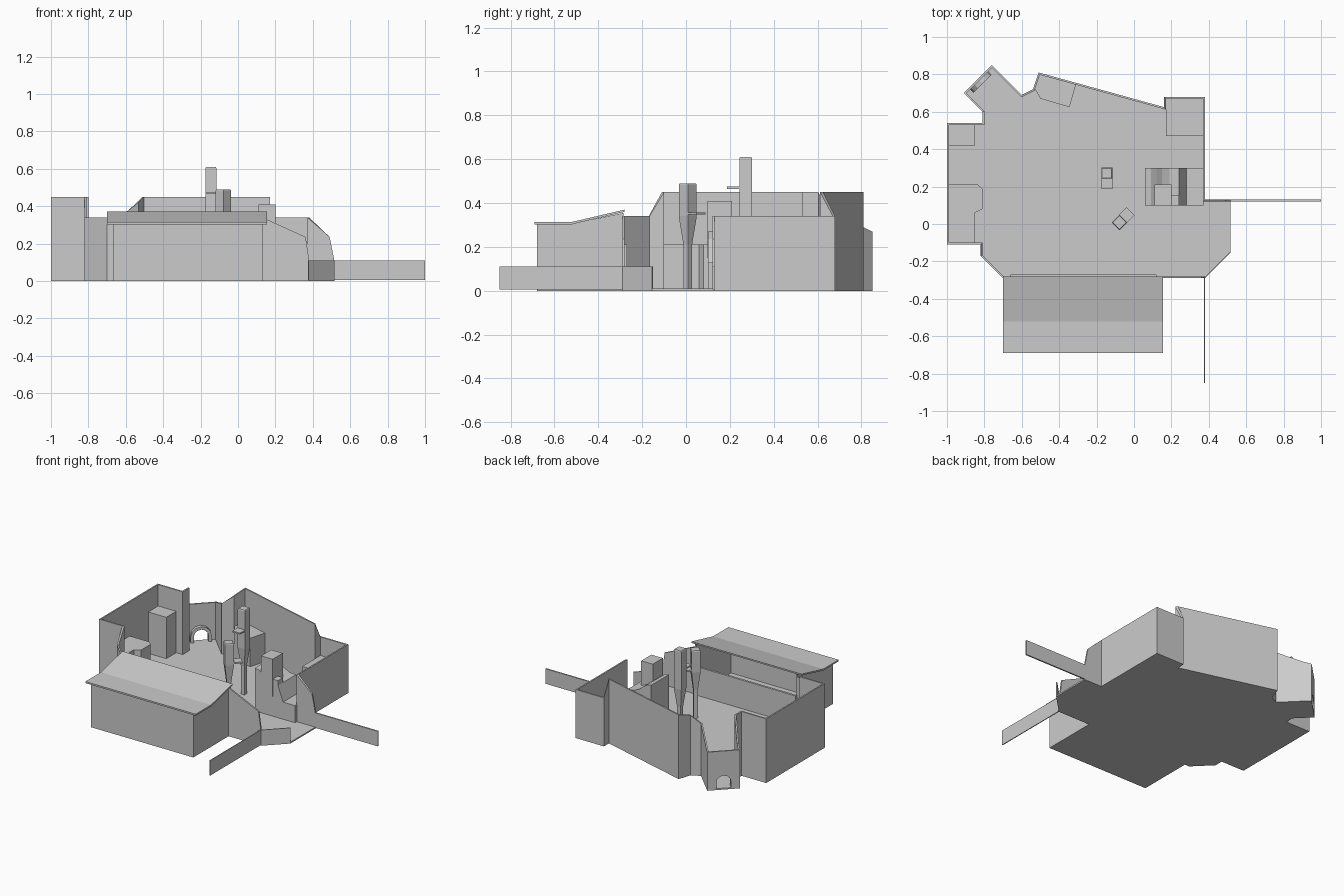
import bpy, bmesh, math
from mathutils import Vector

if "Cube" in bpy.data.objects:
    bpy.data.objects.remove(bpy.data.objects["Cube"])


def finish(name, bm):
    bmesh.ops.recalc_face_normals(bm, faces=bm.faces)
    me = bpy.data.meshes.new(name)
    bm.to_mesh(me)
    bm.free()
    ob = bpy.data.objects.new(name, me)
    bpy.context.collection.objects.link(ob)
    return ob


def prism(name, pts, vec):
    """Flat outline of 3D points pushed along a vector."""
    bm = bmesh.new()
    a = [bm.verts.new(p) for p in pts]
    b = [bm.verts.new(Vector(p) + Vector(vec)) for p in pts]
    bm.faces.new(a)
    bm.faces.new(b[::-1])
    for i in range(len(a)):
        j = (i + 1) % len(a)
        bm.faces.new((a[i], a[j], b[j], b[i]))
    return finish(name, bm)


def slab(name, outline, z0, z1):
    return prism(name, [(x, y, z0) for x, y in outline], (0, 0, z1 - z0))


def box(name, x0, x1, y0, y1, z0, z1):
    return slab(name, [(x0, y0), (x1, y0), (x1, y1), (x0, y1)], z0, z1)


def wall(name, path, t=0.01, z0=0.005):
    """Upright wall along (x, y, top) points, thickened to the right of the path."""
    bm = bmesh.new()
    rings = []
    for i, (x, y, top) in enumerate(path):
        p = Vector((x, y))
        ds = []
        if i > 0:
            ds.append((p - Vector(path[i - 1][:2])).normalized())
        if i < len(path) - 1:
            ds.append((Vector(path[i + 1][:2]) - p).normalized())
        ns = [Vector((d.y, -d.x)) for d in ds]
        m = sum(ns, Vector((0, 0))).normalized()
        q = p + m * (t / max(0.3, m.dot(ns[0])))
        rings.append([bm.verts.new(v) for v in
                      ((x, y, z0), (x, y, top), (q.x, q.y, top), (q.x, q.y, z0))])
    for a, b in zip(rings, rings[1:]):
        for k in range(4):
            n = (k + 1) % 4
            bm.faces.new((a[k], b[k], b[n], a[n]))
    bm.faces.new(rings[0])
    bm.faces.new(rings[-1][::-1])
    return finish(name, bm)


# Floor, including the area below the roofed annex
slab("floor", [(-1, -.11), (-1, .54), (-.81, .54), (-.81, .60), (-.91, .70), (-.76, .85),
               (-.60, .69), (-.54, .72), (-.51, .81), (.16, .625), (.16, .68), (.38, .68),
               (.38, .13), (.515, .13), (.515, -.155), (.38, -.29), (.13, -.29),
               (.13, -.68), (-.665, -.68), (-.665, -.29), (-.70, -.29), (-.82, -.17),
               (-.82, -.11)], 0, .01)

# Perimeter walls
wall("front_right_wall", [(.38, -.29, .11), (.362, -.29, .235), (.13, -.29, .34)])
wall("left_wall", [(-.665, -.29, .34), (-.70, -.29, .34), (-.82, -.17, .34), (-.82, -.11, .45),
                   (-1, -.11, .45), (-1, .54, .45), (-.81, .54, .45), (-.81, .60, .45),
                   (-.87, .66, .29), (-.91, .70, .27)])
wall("back_right_wall", [(-.76, .85, .27), (-.80 + .08, .81, .29), (-.60, .69, .365),
                         (-.54, .72, .42), (-.51, .81, .45), (.16, .625, .45), (.16, .68, .34),
                         (.38, .68, .34), (.38, .13, .34), (.49, .13, .235), (.515, .13, .11),
                         (1, .13, .11)])
wall("entrance_low_wall", [(.515, -.155, .11), (.38, -.29, .11), (.38, -.85, .11)], .006)

# Arched gate in the back left corner
along, inward = Vector((1, 1, 0)).normalized(), Vector((1, -1, 0)).normalized()
centre = Vector((-.835, .775, 0))


def gate_pts(uz, push=0):
    return [centre + along * u + inward * push + Vector((0, 0, z)) for u, z in uz]


def arch(r, spring=.05):
    pts = [(r * math.cos(a), spring + r * math.sin(a))
           for a in (math.pi * i / 6 for i in range(7))]
    return [(r, .005)] + pts + [(-r, .005)]


prism("gate_wall", gate_pts([(-.106, .005), (-.106, .27), (.106, .27), (.106, .005)] + arch(.048)),
      inward * .01)
prism("gate_frame", gate_pts(arch(.068) + arch(.048)[::-1], .01), inward * .025)

# Roofed annex with an open serving side
wall("annex_walls", [(.13, -.285, .355), (.13, -.52, .305), (.13, -.68, .305), (-.665, -.68, .305),
                     (-.665, -.52, .305), (-.665, -.285, .355)])
box("annex_counter", -.66, .12, -.285, -.27, .005, .21)
prism("annex_roof", [(-.70, y, z) for y, z in ((-.69, .303), (-.52, .303), (-.28, .36),
                                               (-.28, .37), (-.52, .314), (-.69, .314))],
      (.855, 0, 0))

# Blocks standing against the walls
box("tall_cabinet", -.992, -.85, .42, .532, .005, .30)
slab("left_counter", [(-.992, -.102), (-.992, .215), (-.84, .215), (-.81, .19), (-.81, .08),
                      (-.85, .06), (-.85, -.102)], .005, .21)
slab("back_block", [(-.53, .722), (-.505, .80), (-.31, .748), (-.345, .625), (-.50, .67)], .005, .21)
box("corner_block", .17, .372, .47, .672, .005, .21)

# Curved bench with a tower beside the entrance
profile = [(.06, .005), (.06, .31), (.09, .305), (.12, .285), (.15, .26), (.19, .24), (.24, .235),
           (.28, .13), (.372, .13), (.372, .005)]
prism("curved_bench", [(x, .10, z) for x, z in profile], (0, .20, 0))
box("bench_tower", .11, .20, .098, .21, .15, .41)
box("bench_ledge", .20, .24, .10, .155, .20, .27)


# Tapered posts, each with a thin side shelf
def post(name, x, y, angle, top, shelf_z):
    bm = bmesh.new()
    c, s = math.cos(angle), math.sin(angle)
    rings = [[bm.verts.new((x + h * (u * c - v * s), y + h * (u * s + v * c), z))
              for u, v in ((-1, -1), (1, -1), (1, 1), (-1, 1))]
             for h, z in ((.014, .005), (.014, .21), (.029, .34), (.029, top - .006), (.026, top))]
    for a, b in zip(rings, rings[1:]):
        for k in range(4):
            n = (k + 1) % 4
            bm.faces.new((a[k], a[n], b[n], b[k]))
    bm.faces.new(rings[0][::-1])
    bm.faces.new(rings[-1])
    finish(name, bm)
    corners = [(x + u * c - v * s, y + u * s + v * c)
               for u, v in ((-.03, -.085), (.03, -.085), (.03, -.028), (-.03, -.028))]
    slab(name + "_shelf", corners, shelf_z, shelf_z + .01)


post("tall_post", -.145, .272, 0, .61, .465)
post("short_post", -.078, .008, math.radians(135), .49, .348)
